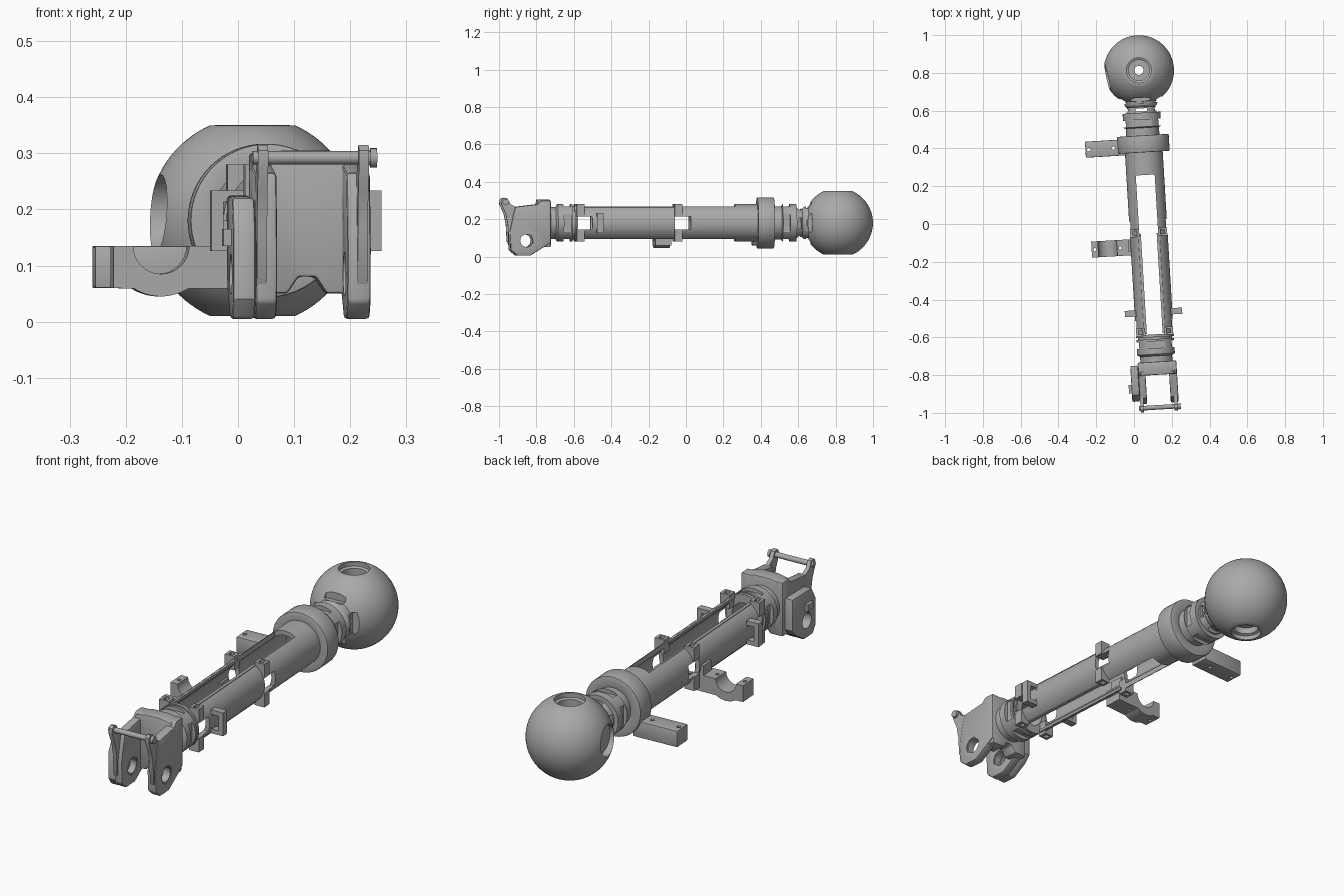
import bpy, bmesh, math
from mathutils import Matrix, Vector

if "Cube" in bpy.data.objects:
    bpy.data.objects.remove(bpy.data.objects["Cube"], do_unlink=True)

GREY = (0.4, 0.4, 0.4, 1)
grey = bpy.data.materials.new("plain grey")
grey.use_nodes = True
grey.diffuse_color = GREY
grey.node_tree.nodes["Principled BSDF"].inputs["Base Color"].default_value = GREY
# the arm is modelled along y, then turned slightly and lifted
PLACE = Matrix.Translation((0.075, 0, 0.18)) @ Matrix.Rotation(math.radians(3.45), 4, 'Z')
parts = []


def finish(name, bm, cutter=False):
    bmesh.ops.recalc_face_normals(bm, faces=bm.faces)
    mesh = bpy.data.meshes.new(name)
    bm.to_mesh(mesh)
    bm.free()
    mesh.materials.append(grey)
    ob = bpy.data.objects.new(name, mesh)
    bpy.context.collection.objects.link(ob)
    if not cutter:
        parts.append(ob)
    return ob


def box(name, x, y, z, cutter=False):
    """Box from (low, high) ranges."""
    bm = bmesh.new()
    bmesh.ops.create_cube(bm, size=1)
    for v in bm.verts:
        v.co = [r[0] if c < 0 else r[1] for c, r in zip(v.co, (x, y, z))]
    return finish(name, bm, cutter)


def rod(name, axis, centre, r, length, cutter=False, n=32):
    bm = bmesh.new()
    bmesh.ops.create_cone(bm, cap_ends=True, segments=n, radius1=r, radius2=r, depth=length)
    turn = Vector((0, 0, 1)).rotation_difference(Vector(axis)).to_matrix().to_4x4()
    bm.transform(Matrix.Translation(centre) @ turn)
    return finish(name, bm, cutter)


def lathe(name, profile, axis='Y', centre=(0, 0, 0), n=64):
    """Closed (radius, height) profile turned about an axis."""
    bm = bmesh.new()
    rings = []
    for i in range(n):
        c, s = math.cos(math.tau * i / n), math.sin(math.tau * i / n)
        rings.append([bm.verts.new((r * c, h, r * s) if axis == 'Y' else (r * c, r * s, h))
                      for r, h in profile])
    m = len(profile)
    for i in range(n):
        a, b = rings[i], rings[(i + 1) % n]
        for j in range(m):
            bm.faces.new((a[j], a[(j + 1) % m], b[(j + 1) % m], b[j]))
    bm.transform(Matrix.Translation(centre))
    return finish(name, bm)


def prism(name, pts, axis, lo, hi):
    """Outline in (y, z) pushed along X, or in (x, z) pushed along Y."""
    bm = bmesh.new()
    put = (lambda p, d: (d, *p)) if axis == 'X' else (lambda p, d: (p[0], d, p[1]))
    face = bm.faces.new([bm.verts.new(put(p, lo)) for p in pts])
    new = bmesh.ops.extrude_face_region(bm, geom=[face])["geom"]
    step = Vector((hi - lo, 0, 0) if axis == 'X' else (0, hi - lo, 0))
    bmesh.ops.translate(bm, vec=step, verts=[g for g in new if isinstance(g, bmesh.types.BMVert)])
    return finish(name, bm)


def modify(ob, kind, **settings):
    mod = ob.modifiers.new(kind, kind)
    for key, value in settings.items():
        setattr(mod, key, value)
    bpy.context.view_layer.objects.active = ob
    bpy.ops.object.modifier_apply(modifier=mod.name)


def cut(ob, *cutters):
    for c in cutters:
        modify(ob, 'BOOLEAN', operation='DIFFERENCE', object=c, solver='EXACT')
        bpy.data.objects.remove(c, do_unlink=True)


def soften(ob, width=0.006):
    modify(ob, 'BEVEL', width=width, segments=2, limit_method='ANGLE', angle_limit=math.radians(40))


def side_slots(ob, y, half_y, half_w, r_in, r_out=0.2):
    """Four openings around the arm."""
    ys, w = (y - half_y, y + half_y), (-half_w, half_w)
    for out in ((r_in, r_out), (-r_out, -r_in)):
        cut(ob, box("cutter", out, ys, w, True), box("cutter", w, ys, out, True))


# slotted tube with side windows
tube = lathe("main_tube", [(.1, -.6), (.1, .4), (.08, .4), (.08, -.6)])
cut(tube, box("cutter", (-.05, .05), (-.585, .26), (-.2, .2), True))
for y in (-.55, -.022):
    cut(tube, box("cutter", (-.2, .2), (y - .042, y + .042), (-.035, .033), True))

# couplers
front_coupler = lathe("front_coupler", [(.085, -.76), (.085, -.7), (.1, -.69), (.1, -.61), (.09, -.61),
                                        (.09, -.585), (.06, -.585), (.06, -.76)])
side_slots(front_coupler, -.64, .018, .05, .082)
rear_coupler = lathe("rear_coupler", [(.088, .46), (.088, .51), (.1, .515), (.1, .59), (.08, .59), (.075, .62),
                                      (.085, .63), (.1, .69), (.06, .69), (.06, .46)])
side_slots(rear_coupler, .535, .018, .05, .082)
side_slots(rear_coupler, .605, .008, .03, .04)
side_slots(rear_coupler, .655, .014, .05, .078)
clamp = lathe("clamp_ring", [(.137, .38), (.137, .47), (.085, .47), (.085, .38)])
soften(clamp, .004)

# ball with a stepped bore and a side pocket
R = .186
arc = [(R * math.cos(math.radians(a)), R * math.sin(math.radians(a))) for a in range(66, -67, -4)]
bore = [(.066, -.17), (.066, -.15), (.055, -.145), (.055, -.115), (.024, -.115)]
ball = lathe("ball", arc + bore + [(r, -z) for r, z in reversed(bore)], 'Z', (0, .815, 0))
cut(ball, rod("cutter", (1, 0, 0), (-.2, .79, .012), .07, .12, True))
side_slots(ball, .655, .014, .05, .082)

# square guide blocks and thin rails
for side, word in ((1, "left"), (-1, "right")):
    for y in (-.57, -.045):
        for top in (1, -1):
            b = box(word + "_guide_block", sorted((side * .05, side * .098)), (y - .021, y + .021),
                    sorted((top * .035, top * .1)))
            cut(b, box("cutter", sorted((side * .063, side * .085)), (y - .011, y + .011), (-.2, .2), True))
    for top in (1, -1):
        box(word + "_rail", sorted((side * .042, side * .056)), (-.58, -.05),
            sorted((top * .074, top * .086)))
    # strap loops
    loop = box(word + "_strap_loop", sorted((side * .092, side * .152)), (-.485, -.452), (-.054, .054))
    cut(loop, box("cutter", sorted((side * .098, side * .13)), (-.6, -.4), (-.034, .034), True))

# side brackets
arm = box("rear_bracket", (-.308, -.09), (.37, .455), (-.12, -.045))
soften(arm, .003)
cut(arm, *[rod("cutter", (0, 0, 1), (x, .412, -.08), .009, .2, True, 16) for x in (-.29, -.16)])


def semicircle(r, a0, a1, n=16):
    angles = [math.radians(a0 + (a1 - a0) * i / n) for i in range(n + 1)]
    return [(-.222 + r * math.cos(a), -.045 + r * math.sin(a)) for a in angles]


hook = prism("hook_bracket", [(-.307, -.045)] + semicircle(.05, 180, 360) + [(-.06, -.045), (-.06, -.12)]
             + semicircle(.09, -58, -122) + [(-.307, -.12)], 'Y', -.16, -.075)
cut(hook, *[rod("cutter", (0, 0, 1), (x, -.118, -.08), .008, .2, True, 16) for x in (-.29, -.155)])
box("hook_root", (-.112, -.07), (-.14, -.075), (-.1, .0))

# fork: back block, cheeks, horn plates, side plate, pin
back = prism("fork_back", [(-.1, -.13), (-.035, -.13), (-.015, -.1), (.015, -.1), (.035, -.13), (.1, -.13),
                           (.1, .09), (.085, .115), (.04, .125), (-.04, .125), (-.085, .115), (-.1, .09)],
             'Y', -.8, -.73)
soften(back)
cheek = [(-.73, -.105), (-.76, -.125), (-.84, -.175), (-.91, -.175), (-.945, -.145), (-.95, -.05),
         (-.93, .05), (-.92, .085), (-.8, .1), (-.78, .12), (-.73, .12)]
horn = [(-.85, -.13), (-.93, -.14), (-.955, -.1), (-.96, -.01), (-.972, .05), (-.995, .1), (-.993, .125),
        (-.98, .135), (-.962, .13), (-.945, .1), (-.92, .085), (-.85, .085)]
for word, lo, hi, h in (("right", -.1, -.062, -.09), ("left", .063, .105, .09)):
    c = prism(word + "_fork_cheek", cheek, 'X', lo, hi)
    soften(c)
    p = prism(word + "_horn_plate", horn, 'X', h - .009, h + .009)
    for ob in (c, p):
        cut(ob, rod("cutter", (1, 0, 0), (0, -.86, -.095), .04, .6, True))
    rim = rod(word + "_hole_rim", (1, 0, 0), ((lo + hi) / 2, -.86, -.095), .046, hi - lo - .008)
    cut(rim, rod("cutter", (1, 0, 0), (0, -.86, -.095), .034, .6, True))
side_plate = prism("side_plate", [(-.745, -.1), (-.77, -.13), (-.84, -.175), (-.91, -.175), (-.935, -.14),
                                  (-.935, -.02), (-.9, .04), (-.745, .045)], 'X', -.14, -.1)
soften(side_plate)
cut(side_plate, rod("cutter", (1, 0, 0), (-.1, -.86, -.095), .036, .6, True))
box("side_catch", (-.155, -.138), (-.89, -.845), (-.045, -.015))
rod("cross_pin", (1, 0, 0), (0, -.972, .112), .012, .215, n=24)
rod("pin_head", (1, 0, 0), (.108, -.972, .112), .017, .012, n=24)

# place and shade everything
bpy.ops.object.select_all(action='DESELECT')
for ob in parts:
    ob.data.transform(PLACE)
    ob.select_set(True)
bpy.context.view_layer.objects.active = parts[0]
bpy.ops.object.shade_smooth_by_angle(angle=math.radians(30))
